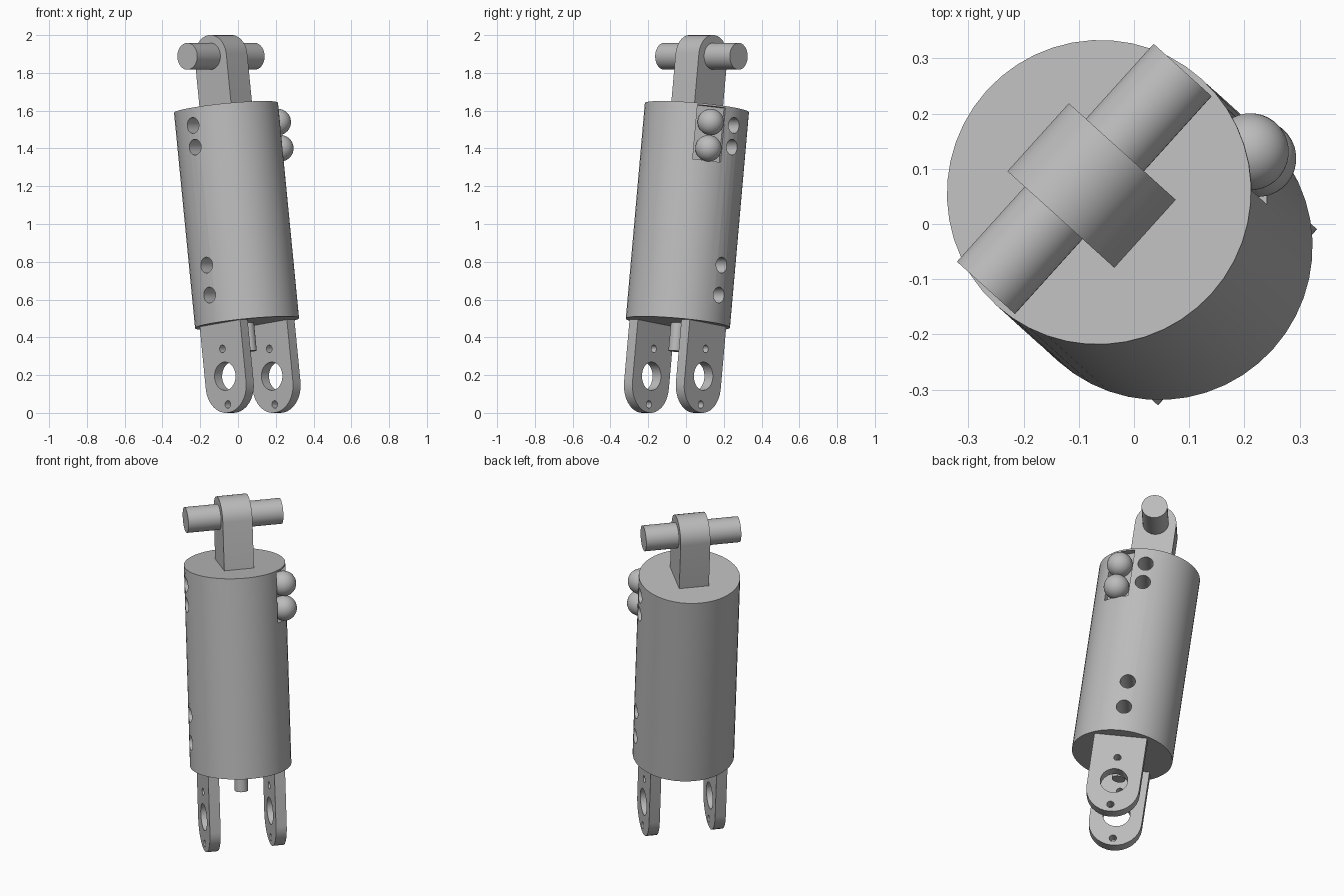
import bpy
import bmesh
from math import sin, cos, pi, radians
from mathutils import Matrix, Vector

old = bpy.data.objects.get("Cube")
if old:
    bpy.data.objects.remove(old)

metal = bpy.data.materials.new("plain_grey_metal")
metal.use_nodes = True
GREY = (0.5, 0.5, 0.5, 1)
metal.diffuse_color = GREY
metal.node_tree.nodes["Principled BSDF"].inputs["Base Color"].default_value = GREY

# Tilted frame: u runs along the pin, w along the barrel, origin at barrel base
U = Vector((0.67, 0.742, 0)).normalized()
tilt = radians(7.5)
side = Vector((-U.y, U.x, 0))
W = side * sin(tilt) + Vector((0, 0, cos(tilt)))
V = W.cross(U)
FRAME = Matrix.Translation((0.048, -0.043, 0.475)) @ Matrix((U, V, W)).transposed().to_4x4()
ALONG_U = Matrix.Rotation(pi / 2, 4, "Y")

BARREL_R, BARREL_LEN = 0.277, 1.15
PIN_W = 1.425


def finish(name, bm):
    """Turn a bmesh in the tilted frame into a shaded object."""
    bmesh.ops.recalc_face_normals(bm, faces=bm.faces[:])
    mesh = bpy.data.meshes.new(name)
    bm.to_mesh(mesh)
    bm.free()
    mesh.transform(FRAME)
    obj = bpy.data.objects.new(name, mesh)
    obj.data.materials.append(metal)
    bpy.context.collection.objects.link(obj)
    return obj


def add_cylinder(bm, r, length, matrix, sides=32):
    bmesh.ops.create_cone(bm, cap_ends=True, segments=sides, radius1=r, radius2=r,
                          depth=length, matrix=matrix)


def cylinder(name, r, w0, w1, sides=32):
    bm = bmesh.new()
    add_cylinder(bm, r, w1 - w0, Matrix.Translation((0, 0, (w0 + w1) / 2)), sides)
    return finish(name, bm)


def plate(name, u0, u1, half_v, w_round, w_flat):
    """Extrude a straight-sided tab with one round end along u."""
    sign = 1 if w_round > w_flat else -1
    arc = [(half_v * cos(pi * i / 16), w_round + sign * half_v * sin(pi * i / 16))
           for i in range(17)]
    outline = [(half_v, w_flat)] + arc + [(-half_v, w_flat)]
    bm = bmesh.new()
    face = bm.faces.new([bm.verts.new((u0, v, w)) for v, w in outline])
    ext = bmesh.ops.extrude_face_region(bm, geom=[face])
    verts = [g for g in ext["geom"] if isinstance(g, bmesh.types.BMVert)]
    bmesh.ops.translate(bm, verts=verts, vec=(u1 - u0, 0, 0))
    return finish(name, bm)


def select_only(obj):
    bpy.ops.object.select_all(action="DESELECT")
    obj.select_set(True)
    bpy.context.view_layer.objects.active = obj


def cut(obj, bm):
    """Subtract a bmesh, then drop the cutter."""
    cutter = finish("cutter", bm)
    cutter.hide_render = True
    mod = obj.modifiers.new("cut", "BOOLEAN")
    mod.operation = "DIFFERENCE"
    mod.solver = "EXACT"
    mod.object = cutter
    select_only(obj)
    bpy.ops.object.modifier_apply(modifier=mod.name)
    bpy.data.objects.remove(cutter)


parts = []

# Barrel with paired ports on both sides
barrel = cylinder("barrel", BARREL_R, 0.09, BARREL_LEN, 48)
bm = bmesh.new()
for w in (0.15, 0.31, 0.94, 1.056):
    for s in (-1, 1):
        add_cylinder(bm, 0.042, 0.3, Matrix.Translation((s * 0.26, 0, w)) @ ALONG_U, 24)
cut(barrel, bm)

# Shallow pocket holding the two ball fittings
turn = Matrix.Rotation(radians(-31), 4, "Z")
bm = bmesh.new()
bmesh.ops.create_cube(bm, size=1, matrix=turn @ Matrix.Translation((0.34, 0, 0.995))
                      @ Matrix.Diagonal((0.2, 0.155, 0.29, 1)))
cut(barrel, bm)
parts.append(barrel)

for name, w in (("upper_ball", 1.055), ("lower_ball", 0.915)):
    bm = bmesh.new()
    bmesh.ops.create_uvsphere(bm, u_segments=32, v_segments=16, radius=0.07,
                              matrix=turn @ Matrix.Translation((0.278, 0, w)))
    parts.append(finish(name, bm))

# Bottom cap and centre post
parts.append(cylinder("bottom_cap", BARREL_R, 0, 0.09, 48))
parts.append(cylinder("bottom_post", 0.037, -0.15, 0.02, 24))

# Pair of drilled mounting lugs
for name, s in (("right_lug", -1), ("left_lug", 1)):
    lug = plate(name, s * 0.155, s * 0.215, 0.145, -0.333, 0.02)
    bm = bmesh.new()
    for r, w in ((0.075, -0.283), (0.02, -0.434), (0.02, -0.137)):
        add_cylinder(bm, r, 0.2, Matrix.Translation((s * 0.185, 0, w)) @ ALONG_U, 32)
    cut(lug, bm)
    parts.append(lug)

# Rod end and cross pin
parts.append(plate("rod_end", -0.083, 0.083, 0.113, PIN_W, BARREL_LEN - 0.02))
bm = bmesh.new()
add_cylinder(bm, 0.071, 0.532, Matrix.Translation((0, 0, PIN_W)) @ ALONG_U)
parts.append(finish("cross_pin", bm))

for obj in parts:
    select_only(obj)
    bpy.ops.object.shade_smooth_by_angle(angle=radians(30))
